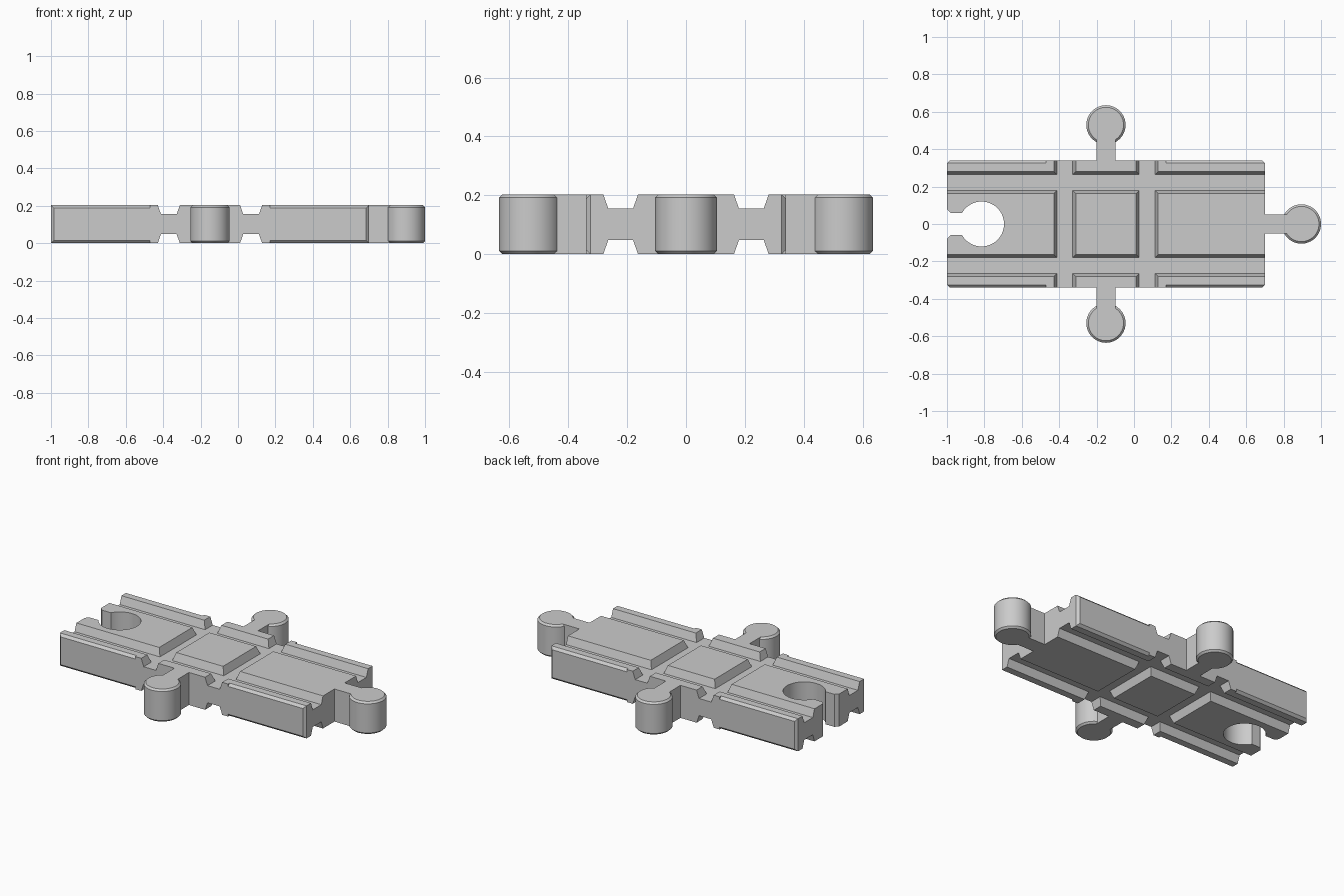
import bpy, bmesh
from math import cos, sin, asin, pi, radians
from mathutils import Matrix, Vector

if "Cube" in bpy.data.objects:
    bpy.data.objects.remove(bpy.data.objects["Cube"])

H = 0.203                 # thickness
X0, X1, W = -1.0, 0.7, 0.34   # ends and half width
CH = 0.015                # edge chamfer
NECK = 0.05               # half width of the peg necks

grey = bpy.data.materials.new("plain grey")
grey.use_nodes = True
colour = (0.6, 0.6, 0.6, 1)
grey.diffuse_color = colour
grey.node_tree.nodes["Principled BSDF"].inputs["Base Color"].default_value = colour


def finish(name, bm):
    bmesh.ops.recalc_face_normals(bm, faces=bm.faces)
    mesh = bpy.data.meshes.new(name)
    bm.to_mesh(mesh)
    bm.free()
    mesh.materials.append(grey)
    obj = bpy.data.objects.new(name, mesh)
    bpy.context.collection.objects.link(obj)
    return obj


def prism(name, points, start, end, axis):
    """Extrude a profile along x (profile y, z), y (profile x, z) or z (profile x, y)."""
    place = {"x": lambda a, b: (start, a, b),
             "y": lambda a, b: (a, start, b),
             "z": lambda a, b: (a, b, start)}[axis]
    bm = bmesh.new()
    face = bm.faces.new([bm.verts.new(place(a, b)) for a, b in points])
    made = bmesh.ops.extrude_face_region(bm, geom=[face])["geom"]
    shift = Vector([(end - start) * (axis == k) for k in "xyz"])
    bmesh.ops.translate(bm, vec=shift,
                        verts=[v for v in made if isinstance(v, bmesh.types.BMVert)])
    return finish(name, bm)


def combine(target, tool, operation):
    tool.hide_render = True
    mod = target.modifiers.new(operation, "BOOLEAN")
    mod.operation, mod.object, mod.solver = operation, tool, "EXACT"
    bpy.context.view_layer.objects.active = target
    bpy.ops.object.modifier_apply(modifier=mod.name)
    bpy.data.objects.remove(tool)


# Half outline (y >= 0): socket slot, round socket, corners, side neck, end neck
SX, SR, SLOT = -0.815, 0.12, 0.06
mouth = asin(SLOT / SR)
half = [SX + SR * cos(mouth * 0), 0.0]
arc = [(SX + SR * cos(a), SR * sin(a))
       for a in [(pi - mouth) * i / 32 for i in range(33)]]
side = [(-0.98, SLOT), (X0, 0.08), (X0, W - CH), (X0 + CH, W),
        (-0.2, W), (-0.2, 0.45), (-0.1, 0.45), (-0.1, W),
        (X1 - CH, W), (X1, W - CH), (X1, NECK), (0.815, NECK)]
upper = arc + side
lower = [(x, -y) for x, y in reversed(upper[1:])]
track = prism("crossing_track", upper + lower, 0, H, "z")

# Chamfers along the long outer edges, stopping short of the crossing
for x_from, x_to in ((X0 - 0.1, -0.47), (0.17, X1 + 0.1)):
    for s in (-1, 1):
        for z, d in ((0, 1), (H, -1)):
            profile = [(s * (W - 2 * CH), z - d * CH), (s * (W + CH), z - d * CH),
                       (s * (W + CH), z + d * 2 * CH)]
            combine(track, prism("chamfer_cutter", profile, x_from, x_to, "x"), "DIFFERENCE")

# Wheel grooves on both faces: two lengthwise, two across
DEPTH, FLOOR, RIM = 0.048, 0.042, 0.059
for z, d in ((0, 1), (H, -1)):
    for axis, centres, reach in (("x", (-0.222, 0.222), 1.2), ("y", (-0.37, 0.07), 0.6)):
        for c in centres:
            wide = 2 * RIM - FLOOR
            profile = [(c - FLOOR, z + d * DEPTH), (c + FLOOR, z + d * DEPTH),
                       (c + wide, z - d * DEPTH), (c - wide, z - d * DEPTH)]
            combine(track, prism("groove_cutter", profile, -reach, reach, axis), "DIFFERENCE")

# Round connector pegs with softened rims
for px, py in ((0.895, 0), (-0.15, 0.53), (-0.15, -0.53)):
    bm = bmesh.new()
    bmesh.ops.create_cone(bm, cap_ends=True, segments=64, radius1=0.105, radius2=0.105,
                          depth=H, matrix=Matrix.Translation((px, py, H / 2)))
    rims = [e for e in bm.edges if abs(e.verts[0].co.z - e.verts[1].co.z) < 0.001]
    bmesh.ops.bevel(bm, geom=rims, offset=0.011, segments=1, affect="EDGES")
    combine(track, finish("connector_peg", bm), "UNION")

# Smooth round walls, crisp edges elsewhere
bpy.ops.object.select_all(action="DESELECT")
track.select_set(True)
bpy.context.view_layer.objects.active = track
bpy.ops.object.shade_smooth_by_angle(angle=radians(30))
